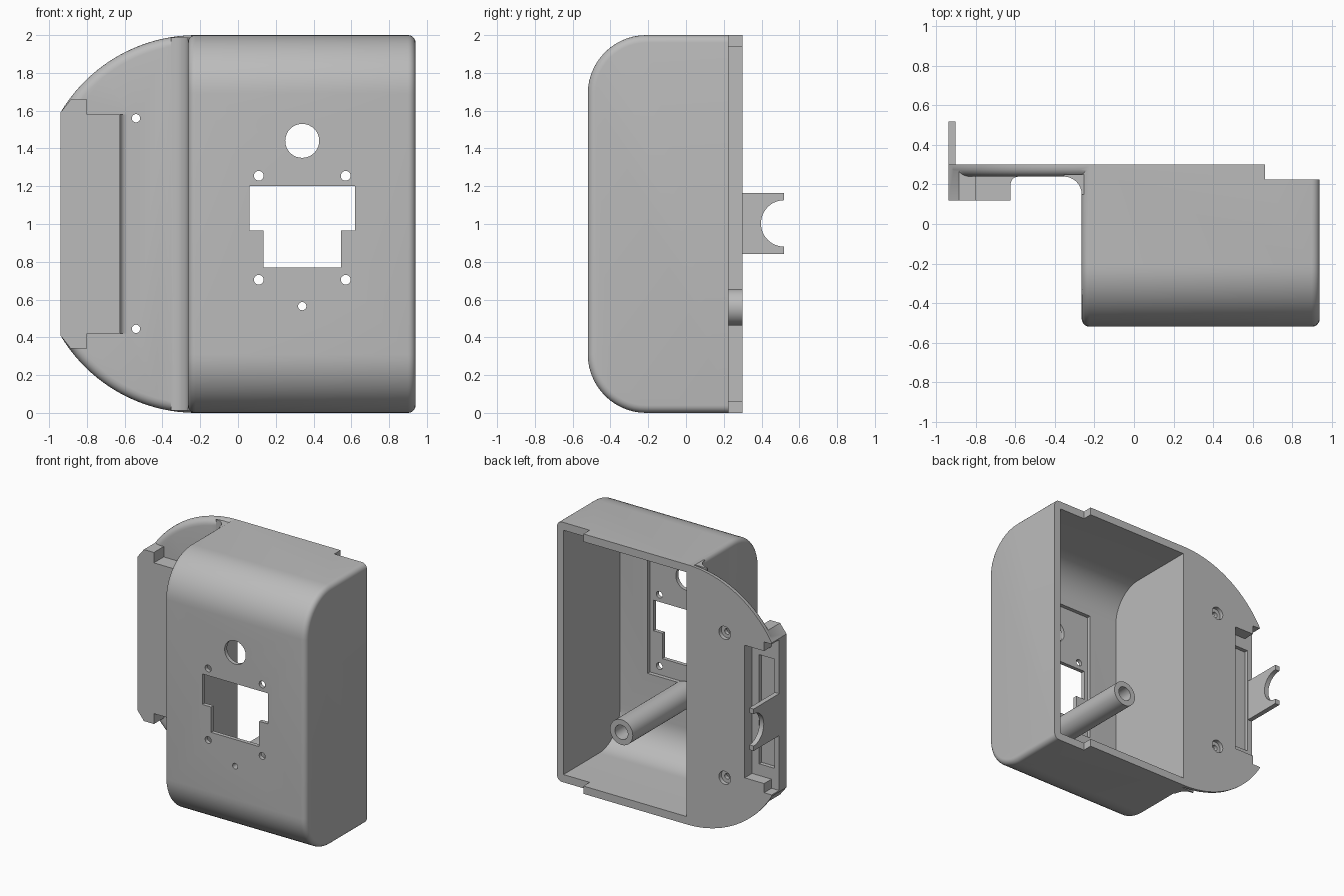
import bpy, bmesh, math

if "Cube" in bpy.data.objects:
    bpy.data.objects.remove(bpy.data.objects["Cube"], do_unlink=True)

grey = bpy.data.materials.new("plain grey")
grey.use_nodes = True
COLOUR = (0.5, 0.5, 0.5, 1)
grey.diffuse_color = COLOUR
grey.node_tree.nodes["Principled BSDF"].inputs["Base Color"].default_value = COLOUR

PLACE = {"x": lambda a, b, t: (t, a, b),
         "y": lambda a, b, t: (a, t, b),
         "z": lambda a, b, t: (a, b, t)}


def prism(name, pts, axis, lo, hi, bevel=0, pick=None):
    """Extrude a 2D outline along an axis; optionally round the picked edges."""
    bm = bmesh.new()
    ends = [[bm.verts.new(PLACE[axis](a, b, t)) for a, b in pts] for t in (lo, hi)]
    for ring in ends:
        bm.faces.new(ring)
    n = len(pts)
    for i in range(n):
        j = (i + 1) % n
        bm.faces.new((ends[0][i], ends[0][j], ends[1][j], ends[1][i]))
    bmesh.ops.recalc_face_normals(bm, faces=bm.faces)
    if bevel:
        edges = [e for e in bm.edges if pick(*[v.co for v in e.verts])]
        bmesh.ops.bevel(bm, geom=edges, offset=bevel, segments=5, profile=0.5,
                        affect="EDGES", clamp_overlap=False)
    mesh = bpy.data.meshes.new(name)
    bm.to_mesh(mesh)
    bm.free()
    mesh.materials.append(grey)
    obj = bpy.data.objects.new(name, mesh)
    bpy.context.collection.objects.link(obj)
    return obj


def combine(target, tool, operation):
    mod = target.modifiers.new("combine", "BOOLEAN")
    mod.operation = operation
    mod.solver = "EXACT"
    mod.object = tool
    bpy.context.view_layer.objects.active = target
    bpy.ops.object.modifier_apply(modifier=mod.name)
    bpy.data.objects.remove(tool, do_unlink=True)


def add(target, *args, **kw):
    combine(target, prism("part", *args, **kw), "UNION")


def cut(target, *args, **kw):
    combine(target, prism("cutter", *args, **kw), "DIFFERENCE")


def arc(cx, cy, r, start, end, n):
    angles = [math.radians(start + (end - start) * i / n) for i in range(n + 1)]
    return [(cx + r * math.cos(a), cy + r * math.sin(a)) for a in angles]


def circle(cx, cy, r, n=32):
    return arc(cx, cy, r, 0, 360, n)[:-1]


def rect(a0, a1, b0, b1):
    return [(a0, b0), (a1, b0), (a1, b1), (a0, b1)]


def mirrored(half):
    """Complete an outline that is symmetric about mid height."""
    return half + [(a, 2 - b) for a, b in reversed(half)]


def rounded_case(inset, back):
    r = 0.31 - inset
    return mirrored([(back, 2 - inset)] + arc(-0.21, 1.69, r, 90, 180, 14))


BACK = 0.30

# Deep case with rounded front and softened side rims
shell = prism("case_shell", rounded_case(0, BACK), "x", -0.265, 0.94, 0.04,
              lambda p, q: abs(p.x - q.x) < 1e-5 and min(p.y, q.y) < BACK - 0.01)

# Thin side flange with a curved outline and rounded front rim
outline = mirrored([(-0.225, 2)] + arc(-0.22, 1.163, 0.837, 91, 149.3, 20))
add(shell, outline, "y", 0.24, BACK, 0.05,
    lambda p, q: max(p.y, q.y) < 0.25 and abs(p.x - q.x) > 1e-4)

# Fillet between flange and case
fillet = [(-0.25, 0.25), (-0.25, 0.15)] + arc(-0.355, 0.15, 0.09, 0, 90, 8) + [(-0.355, 0.25)]
add(shell, fillet, "z", 0.012, 1.988)

# Raised housing on the flange, with a fillet along its inner side
housing = mirrored([(-0.625, 1.58), (-0.8, 1.58), (-0.8, 1.66), (-0.885, 1.66), (-0.94, 1.59)])
add(shell, housing, "y", 0.12, BACK)
foot = [(-0.64, 0.25), (-0.64, 0.2)] + arc(-0.585, 0.2, 0.04, 180, 90, 6) + [(-0.585, 0.25)]
add(shell, foot, "z", 0.42, 1.58)

# Hollow interior, open at the back, and the lowered rear rim
cut(shell, rounded_case(0.06, 0.6), "x", -0.215, 0.885)
cut(shell, rect(0.663, 1.2, -0.2, 2.2), "y", 0.225, 0.6)

# Thinned panel behind the window, then window and round opening
cut(shell, rect(0.03, 0.65, 0.64, 1.66), "y", -0.49, -0.4)
window = [(0.06, 1.2), (0.62, 1.2), (0.62, 0.965), (0.545, 0.965),
          (0.545, 0.77), (0.135, 0.77), (0.135, 0.965), (0.06, 0.965)]
cut(shell, window, "y", -0.7, -0.3)
cut(shell, circle(0.34, 1.44, 0.09), "y", -0.7, -0.3)
for x in (0.11, 0.57):
    for z in (0.705, 1.255):
        cut(shell, circle(x, z, 0.026, 20), "y", -0.7, -0.3)
cut(shell, circle(0.34, 0.565, 0.022, 20), "y", -0.7, -0.3)

# Flange screw holes with counterbores on the back
for z in (0.445, 1.56):
    cut(shell, circle(-0.54, z, 0.022, 20), "y", 0.1, 0.5)
    cut(shell, circle(-0.54, z, 0.05, 24), "y", 0.27, 0.5)

# Pocket behind the housing, open to the side, with a shallow recess
pocket = mirrored([(-0.71, 1.51), (-0.875, 1.51), (-0.875, 1.58), (-1.1, 1.58)])
cut(shell, pocket, "y", 0.21, 0.5)
cut(shell, rect(-0.9, -0.77, 0.58, 1.42), "y", 0.18, 0.5)

# Screw post standing inside the case
post = prism("screw_post", circle(0.34, 0.56, 0.097, 40), "y", -0.475, BACK)
cut(post, circle(0.34, 0.56, 0.055), "y", -0.3, 0.6)
cut(post, circle(0.34, 0.565, 0.022, 20), "y", -0.7, 0)

# Forked clip reaching back from the housing
fork = [(0.2, 0.842), (0.52, 0.842)] + arc(0.52, 1.003, 0.123, 270, 90, 24) + [(0.52, 1.165), (0.2, 1.165)]
clip = prism("forked_clip", fork, "x", -0.94, -0.903)

# Smooth curves, crisp corners
for obj in (shell, post, clip):
    bpy.ops.object.select_all(action="DESELECT")
    obj.select_set(True)
    bpy.context.view_layer.objects.active = obj
    bpy.ops.object.shade_smooth_by_angle(angle=math.radians(30))
